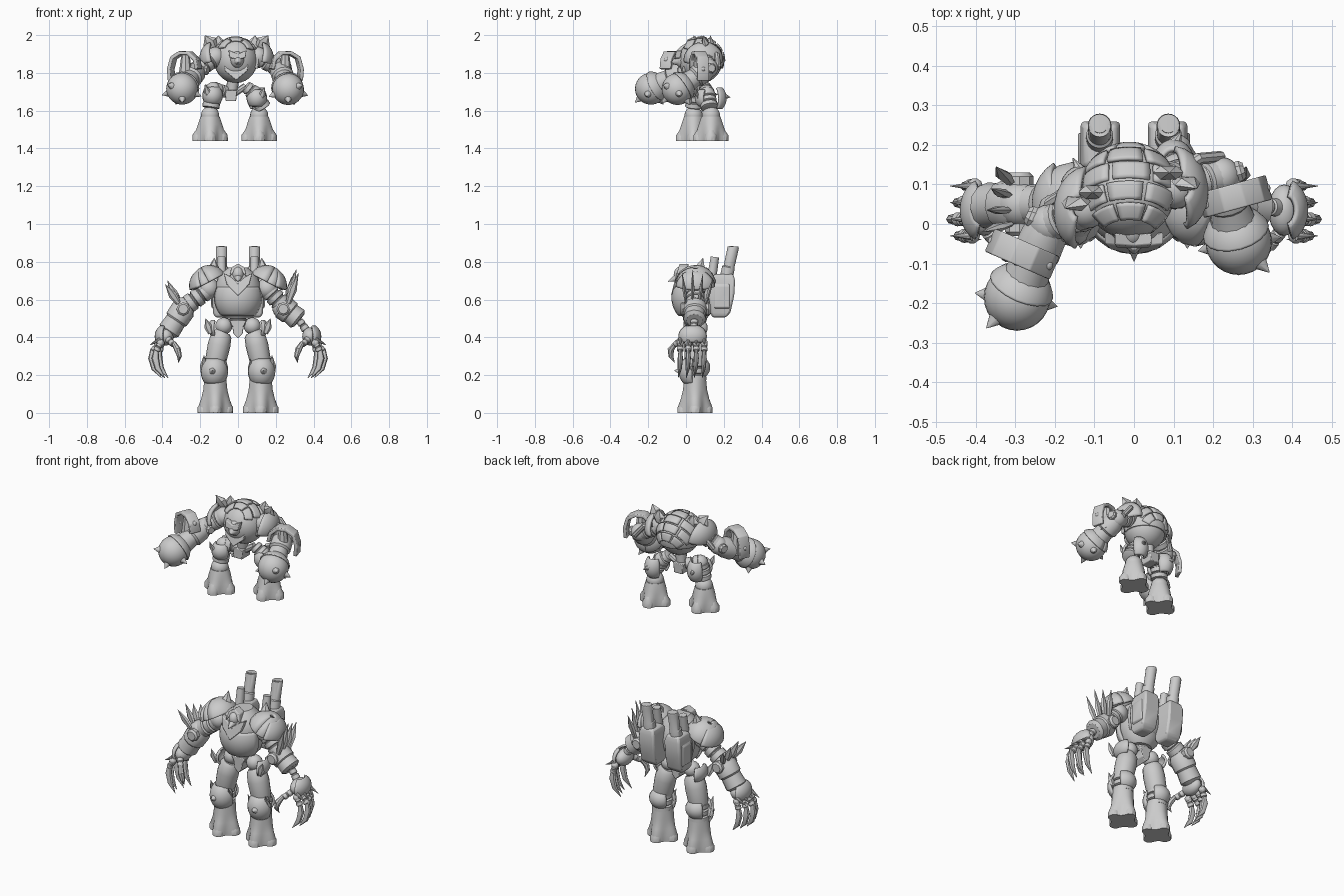
import bpy, bmesh, math
from mathutils import Vector as V, Euler

if "Cube" in bpy.data.objects:
    bpy.data.objects.remove(bpy.data.objects["Cube"])
R = math.radians

def build(name, verts, faces, angle=35, thick=0, bevel=0):
    me = bpy.data.meshes.new(name)
    me.from_pydata([tuple(v) for v in verts], [], faces)
    bm = bmesh.new()
    bm.from_mesh(me)
    bmesh.ops.recalc_face_normals(bm, faces=bm.faces)
    bm.to_mesh(me)
    bm.free()
    me.shade_smooth()
    me.set_sharp_from_angle(angle=R(angle))
    ob = bpy.data.objects.new(name, me)
    bpy.context.collection.objects.link(ob)
    if thick:
        m = ob.modifiers.new("thickness", 'SOLIDIFY')
        m.thickness, m.offset = thick, 0
    if bevel:
        m = ob.modifiers.new("bevel", 'BEVEL')
        m.width, m.segments = bevel, 2
    return ob

def loft(name, rings, **kw):
    n, k = len(rings[0]), len(rings)
    f = [(i*n+j, i*n+(j+1) % n, (i+1)*n+(j+1) % n, (i+1)*n+j) for i in range(k-1) for j in range(n)]
    f += [tuple(range(n)), tuple(range((k-1)*n, k*n))]
    return build(name, [p for r in rings for p in r], f, **kw)

def limb(name, pts, radii, seg=16, sq=1, **kw):
    pts = [V(p) for p in pts]
    q, last, rings = None, V((0, 0, 1)), []
    for i, (p, r) in enumerate(zip(pts, radii)):
        t = (pts[min(i+1, len(pts)-1)] - pts[max(i-1, 0)]).normalized()
        d = last.rotation_difference(t)
        q = d @ q if q else d
        last = t
        rings.append([p + q @ V((r*math.cos(a), r*sq*math.sin(a), 0))
                      for a in (2*math.pi*j/seg for j in range(seg))])
    return loft(name, rings, **kw)

def ribbed(name, a, b, r0, r1, n=4):
    a, b = V(a), V(b)
    pts, rad = [], []
    for i in range(n):
        for f, k in ((0, .8), (.12, 1), (.78, 1), (.9, .8)):
            t = (i+f)/n
            pts.append(a.lerp(b, t))
            rad.append((r0+(r1-r0)*t)*k)
    limb(name, pts, rad)

def spike(name, a, b, r, seg=10):
    limb(name, [a, b], [r, .001], seg)

def blade(name, a, b, r):
    a, b = V(a), V(b)
    limb(name, [a, a.lerp(b, .45), b], [r*.6, r, .001], 6, .5)

def patch(name, c, rad, lon, lat, rot=(0, 0, 0), t=.012, n=10):
    e = Euler([R(x) for x in rot]).to_matrix()
    vs = []
    for i in range(n+1):
        for j in range(n+1):
            u, w = R(lon[0]+(lon[1]-lon[0])*i/n), R(lat[0]+(lat[1]-lat[0])*j/n)
            vs.append(V(c) + e @ V((rad[0]*math.sin(u)*math.cos(w), -rad[1]*math.cos(u)*math.cos(w), rad[2]*math.sin(w))))
    m = n+1
    build(name, vs, [(i*m+j, i*m+j+1, i*m+m+j+1, i*m+m+j) for i in range(n) for j in range(n)], thick=t)

def ball(name, c, rad, n=20):
    rad = rad if isinstance(rad, tuple) else (rad,)*3
    rings = [[V(c) + V((rad[0]*math.sin(p)*math.cos(a), rad[1]*math.sin(p)*math.sin(a), -rad[2]*math.cos(p)))
              for a in (2*math.pi*j/n for j in range(n))]
             for p in (.03 + (math.pi-.06)*i/14 for i in range(15))]
    loft(name, rings)

def plate(name, prof, y, t, dy=0, bevel=.004):
    # front-facing slab; dy leans the top backwards
    z0 = prof[0][1]
    loft(name, [[V((x, yy + (z-z0)*dy, z)) for x, z in prof] for yy in (y, y+t)], bevel=bevel)

def ribbon(name, pts, w, t=.02):
    w = V(w)
    vs = [V(p)+w*k for p in pts for k in (-1, 1)]
    build(name, vs, [(2*i, 2*i+1, 2*i+3, 2*i+2) for i in range(len(pts)-1)], angle=50, thick=t, bevel=.004)

def foot(name, x, y, z, h, sc, top):
    # bell-shaped shin flaring into four toes
    prof = ((0, .076, .17), (.2, .077, .16), (.42, .068, .1), (.68, .062, .03), (1, top/sc, 0))
    loft(name, [[V((x + r*sc*(1+k*math.cos(4*a))*math.cos(a), y + r*sc*(1+k*math.cos(4*a))*math.sin(a), z+h*f))
                 for a in (2*math.pi*j/40 for j in range(40))] for f, r, k in prof], angle=50)
    for i in range(4):
        a = R(90*i)
        d = V((math.cos(a), math.sin(a), 0))
        limb(name+"_toe", [V((x, y, z))+d*.06*sc, V((x, y, z+.025))+d*.06*sc, V((x, y, z+.06))+d*.05*sc], [.034*sc, .034*sc, .02*sc], 10)

# ---------- lower figure: tall clawed robot ----------
loft("torso", [[V((rx*math.cos(a), .05+ry*math.sin(a), z)) for a in (2*math.pi*j/24 for j in range(24))]
     for z, rx, ry in ((.5, .065, .06), (.535, .1, .09), (.6, .118, .11), (.68, .12, .11), (.73, .1, .095), (.77, .05, .06))])
patch("chest_plate", (0, .05, .61), (.125, .12, .13), (-75, 75), (-45, 25), t=.014)
plate("chest_crest", [(0, .62), (.06, .68), (.075, .74), (.03, .715), (0, .68), (-.03, .715), (-.075, .74), (-.06, .68)], -.08, .03, .25)
ball("head", (0, -.025, .735), (.032, .04, .04))
plate("hood", [(-.045, .72), (-.035, .77), (0, .79), (.035, .77), (.045, .72), (.02, .75), (-.02, .75)], -.055, .05, .3)
spike("jaw", (0, -.04, .72), (0, -.095, .695), .025)
patch("back_plate", (0, .05, .64), (.125, .115, .13), (110, 250), (-40, 50))
ribbed("waist", (0, .05, .46), (0, .05, .52), .045, .055, 3)
plate("pelvis", [(-.03, .46), (-.045, .49), (.045, .49), (.03, .46), (.025, .42), (0, .395), (-.025, .42)], .0, .1)
for s in (-1, 1):
    # legs
    foot("foot", s*.12, .048, 0, .18, 1, .058)
    ball("hip_joint", (s*.075, .05, .46), .045)
    limb("thigh", [(s*.122, .05, .25), (s*.115, .05, .29), (s*.1, .05, .36), (s*.088, .05, .41), (s*.08, .05, .43)], [.05, .057, .06, .055, .04])
    ribbed("knee_joint", (s*.12, .05, .17), (s*.12, .05, .28), .058, .054, 3)
    patch("knee_guard", (s*.125, .045, .22), (.068, .078, .082), (-80, 80), (-50, 50))
    spike("knee_stud", (s*.135, -.02, .22), (s*.135, -.062, .225), .026)
    blade("knee_fin", (s*.18, .04, .2), (s*.18, 0, .305), .022)
    blade("knee_fin_inner", (s*.07, .04, .2), (s*.065, .0, .285), .016)
    patch("calf_guard", (s*.12, .05, .24), (.065, .072, .06), (125, 235), (-50, 50))
    patch("hip_guard", (s*.105, .05, .45), (.05, .07, .05), (s*30, s*150), (-50, 50))
    blade("hip_fin", (s*.145, .0, .42), (s*.172, -.01, .5), .022)
    # shoulders and upper arms
    dx = -.05*max(s, 0)
    patch("shoulder_pad", (s*.15, .05, .685), (.088, .1, .09), (0, 360), (5, 82), (0, s*28, 0), .016, 16)
    patch("shoulder_plate", (s*.16, .05, .675), (.092, .11, .09), (s*25, s*155), (5, 70), (0, s*20, 0), .014)
    spike("shoulder_point", (s*.13, .07, .75), (s*.125, .09, .82), .04, 6)
    ball("shoulder_joint", (s*.155, .05, .66), .055)
    ribbed("upper_arm", (s*.16, .05, .65), (s*(.27+dx*.7), .05, .57), .048, .05, 3)
    ball("elbow", (s*(.29+dx), .05, .555), .058)
    limb("elbow_disc", [(s*(.29+dx), y, .55) for y in (-.03, -.02, .12, .13)], [.026, .036, .036, .026], 8)
    for i in range(4):
        y = .0+i*.035
        blade("elbow_spike", (s*(.315+dx), y, .58), (s*(.385+dx*1.3-.012*i), y+(i-1)*.02, .7+.06*max(s, 0)-.02*abs(i-1)), .022)
    end = (s*.375, .045, .42) if s < 0 else (s*.325, .045, .49)
    limb("gauntlet", [V((s*(.275+dx), .05, .57)).lerp(V(end), f) for f in (0, .15, .5, .55, .9, 1)], [.05, .066, .064, .056, .06, .042], 12)
    ribbed("wrist", V(end), (s*.38, .04, .41), .02, .025, 3)
    # hands with hooked claws
    ball("palm", (s*.38, .035, .405), (.04, .065, .048))
    patch("hand_guard", (s*.38, .035, .405), (.055, .075, .06), (s*20, s*160), (-30, 60))
    for i in range(4):
        y = -.03+i*.042
        o = .018*math.sin(i*1.5)
        ball("knuckle", (s*(.41+o*.4), y, .37), .02, 10)
        ribbed("finger", (s*(.41+o*.4), y, .37), (s*(.433+o), y, .325), .016, .018, 2)
        limb("claw", [(s*(.433+o), y, .34), (s*(.438+o), y, .29), (s*(.425+o), y-.003, .235), (s*(.387+o), y-.01, .185)],
             [.012, .02, .016, .001], 8, .7)
        spike("knuckle_spike", (s*(.41+o*.4), y, .39), (s*.465, y, .36), .012)
    ribbed("thumb", (s*.37, -.02, .39), (s*.34, -.06, .36), .018, .016, 2)
    limb("thumb_claw", [(s*.34, -.055, .37), (s*.32, -.08, .335), (s*.31, -.08, .3), (s*.315, -.06, .265)], [.012, .018, .013, .001], 8)
    # back cannons
    loft("cannon_pod", [[V((s*.085+x*w, y0 if y < 0 else y1, z)) for x, y in ((-1, -1), (1, -1), (1, 1), (-1, 1))]
         for z, w, y0, y1 in ((.505, .035, .14, .21), (.53, .048, .13, .235), (.62, .05, .12, .255), (.7, .05, .13, .26), (.735, .04, .15, .25))], bevel=.01)
    limb("cannon", [(s*.087, .2, .66), (s*.087, .225, .77), (s*.087, .228, .775), (s*.087, .25, .875), (s*.087, .25, .88), (s*.087, .25, .88), (s*.087, .24, .83)],
         [.034, .034, .029, .03, .028, .02, .018], 20)
    limb("small_cannon", [(s*.087, .125, .66), (s*.087, .143, .76), (s*.087, .153, .825), (s*.087, .153, .825), (s*.087, .148, .79)], [.026, .024, .022, .015, .014])
    plate("pod_side", [(s*.13, .55), (s*.142, .56), (s*.142, .67), (s*.13, .69)], .15, .08)

# ---------- upper figure: hunched wrecking-ball robot ----------
C = V((-.012, .078, 1.866))
ball("round_body", C, (.115, .115, .12), 28)
for i in range(5):
    for j in range(3):
        # staggered armour tiles over the back and crown
        o = 8*(i % 2)
        patch("shell_panel", C, (.121, .121, .125), (-76+51*j+o, -31+51*j+o), (-62+25*i, -41+25*i), (-62, 0, 180), .012, 5)
patch("belly_band", C, (.12, .119, .122), (70, 290), (-20, 5), t=.012, n=18)
plate("face_plate", [(-.01, 1.76), (.05, 1.81), (.065, 1.89), (.04, 1.96), (.02, 1.9), (-.01, 1.925), (-.04, 1.9), (-.06, 1.96), (-.085, 1.89), (-.07, 1.81)], -.035, .05, .25)
ball("face", (-.005, -.015, 1.87), (.038, .045, .045))
limb("snout", [(0, -.03, 1.865), (0, -.06, 1.86), (0, -.075, 1.855)], [.028, .02, .004], 10)
plate("brow", [(-.045, 1.88), (-.05, 1.92), (0, 1.9), (.045, 1.92), (.04, 1.88), (0, 1.87)], -.06, .03, .2)
plate("pelvis_block", [(-.065, 1.65), (-.07, 1.71), (-.005, 1.71), (-.01, 1.65)], .05, .08)
limb("waist_joint", [(-.035, .09, 1.67), (-.025, .085, 1.78)], [.026, .034])

arms = ((-1, (-.12, .04, 1.885), (-.215, .0, 1.815), (-.296, -.186, 1.716)),
        (1, (.105, .09, 1.885), (.22, .12, 1.825), (.265, -.045, 1.714)))
for s, sh, el, fist in arms:
    sh, el, fist = V(sh), V(el), V(fist)
    ball("arm_joint", sh, .052)
    patch("arm_pad", sh+V((s*.0, 0, -.01)), (.075, .1, .085), (s*10, s*170), (-10, 75), (0, s*12, s*8), .016)
    blade("pad_horn", sh+V((s*.01, .02, .05)), (sh.x+s*.055, sh.y+.0, 1.998), .04)
    blade("pad_horn_inner", sh+V((-s*.02, .04, .04)), (sh.x-s*.015, sh.y+.04, 1.998), .04)
    ribbed("heavy_upper_arm", sh, el, .05, .046, 3)
    ball("heavy_elbow", el, .05)
    d = (fist-el).normalized()
    side = d.cross(V((0, 0, 1))).normalized()
    limb("elbow_bolt", [el+side*k for k in (-.062, -.052, .052, .062)], [.02, .028, .028, .02], 8)
    limb("forearm", [el.lerp(fist, f) for f in (0, .15, .4, .45, .7, .8)], [.045, .058, .06, .05, .058, .046], 14)
    ball("wrecking_ball", fist, .084, 28)
    e = (-d).to_track_quat('Z', 'Y').to_euler()
    patch("ball_cap", fist, (.087,)*3, (0, 360), (20, 85), [math.degrees(k) for k in e], .008, 18)
    for k in ((0, -.75, -.65), (s*.95, .1, -.3), (-s*.9, -.2, -.35), (s*.3, .6, -.75), (s*.7, -.7, .2)):
        k = V(k).normalized()
        spike("ball_spike", fist+k*.075, fist+k*.112, .022)
    # curved guard arching across the forearm
    mid = V((-.278, -.078, 1.78)) if s < 0 else V((.25, .068, 1.78))
    q = V((-side.x, -side.y, 0)) * (1 if side.x*s < 0 else -1)
    arc = [mid+q*f+V((0, 0, z-mid.z)) for f, z in ((.08, 1.76), (.085, 1.82), (.068, 1.88), (.025, 1.905), (-.025, 1.905), (-.065, 1.87), (-.075, 1.82))]
    ribbon("forearm_guard", arc, V((d.x, d.y, 0)).normalized()*.032)
    for f in (1, 5):
        ball("guard_rivet", arc[f], (.014, .014, .014), 10)
    limb("guard_post", [mid+V((0, 0, -.02)), mid+V((0, 0, .115))], [.04, .022], 8)
    limb("hose", [sh+V((s*.02, .05, .02)), sh.lerp(el, .5)+V((0, .06, .04)), el+V((0, .05, 0))], [.015]*3, 8)

# bent legs
legs = ((-1, (-.06, .09, 1.7), (-.13, .05, 1.71), (-.145, .04, 1.61), (-.148, .04)),
        (1, (.04, .1, 1.73), (.085, .11, 1.69), (.135, .125, 1.61), (.112, .132)))
for s, hip, knee, ankle, ft in legs:
    foot("heavy_foot", ft[0], ft[1], 1.44, .13, 1, .05)
    ribbed("heavy_thigh", hip, knee, .03, .045, 2)
    limb("hip_strut", [(-.035, .09, 1.68), hip], [.018, .018], 8)
    ball("heavy_knee", knee, .042)
    ribbed("heavy_shin", knee, ankle, .045, .046, 3)
    ball("ankle", (ft[0], ft[1], 1.575), .048)
    k = V(knee).lerp(V(ankle), .3)
    patch("heavy_knee_guard", k, (.052, .062, .055), (-70, 70), (-45, 50))
    blade("heavy_knee_spike", k+V((s*.02, -.05, -.01)), k+V((s*.04, -.065, .06)), .018)
    patch("rear_leg_plate", k+V((0, .03, 0)), (.05, .065, .07), (115, 245), (-50, 50))
    spike("rear_leg_spike", k+V((0, .08, .01)), k+V((s*.02, .12, .005)), .022, 8)
